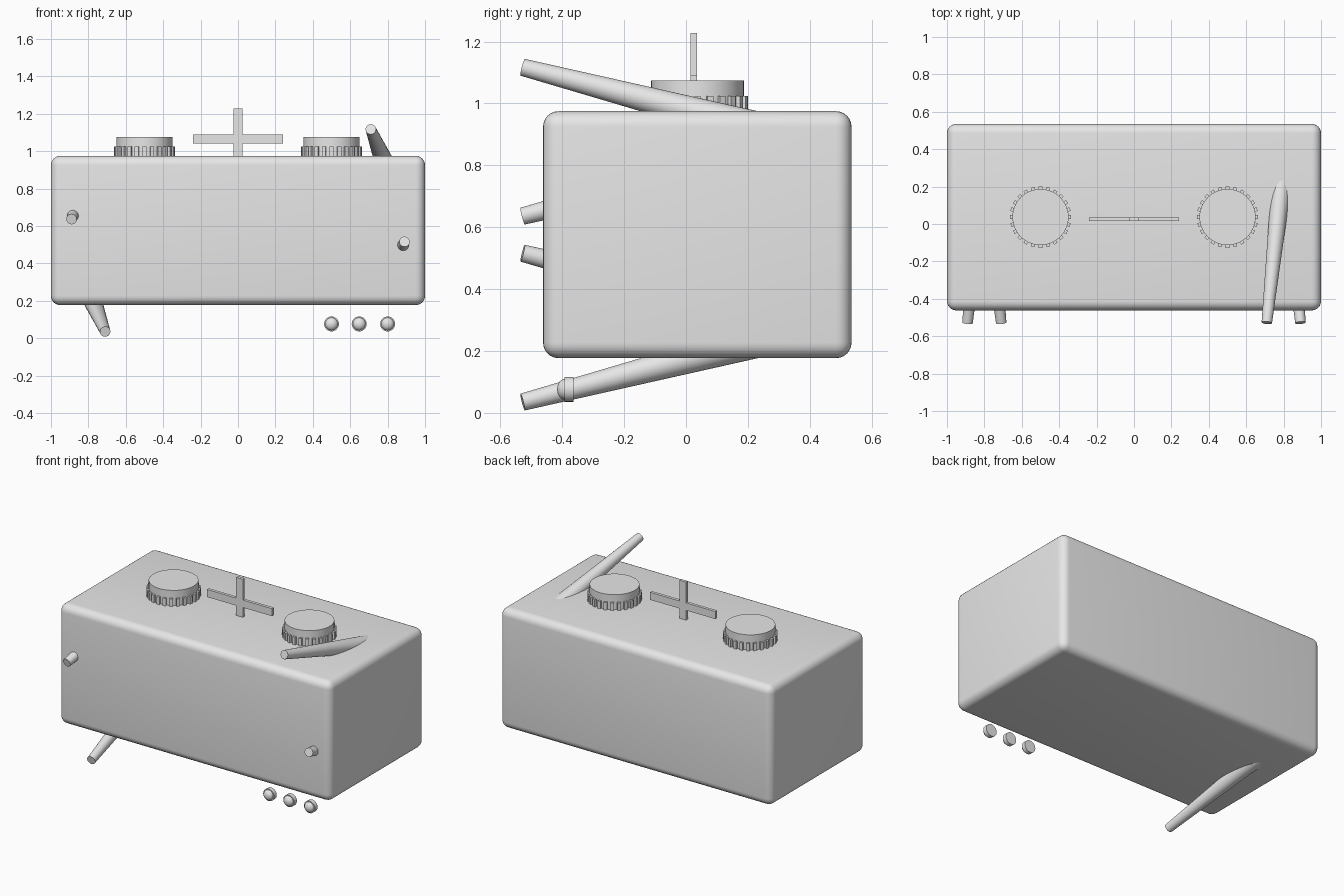
import bpy, math
from mathutils import Vector, Matrix

cube = bpy.data.objects.get("Cube")
if cube:
    bpy.data.objects.remove(cube)

GREY = (0.8, 0.8, 0.8, 1)
mat = bpy.data.materials.new("plain_grey")
mat.use_nodes = True
mat.diffuse_color = GREY
mat.node_tree.nodes["Principled BSDF"].inputs["Base Color"].default_value = GREY


def finish(name, smooth=False):
    ob = bpy.context.object
    ob.name = name
    ob.data.materials.clear()
    ob.data.materials.append(mat)
    if smooth:
        bpy.ops.object.shade_smooth_by_angle(angle=math.radians(35))
    return ob


def box(name, lo, hi):
    lo, hi = Vector(lo), Vector(hi)
    bpy.ops.mesh.primitive_cube_add(size=1)
    ob = finish(name)
    ob.data.transform(Matrix.Translation((lo + hi) / 2) @ Matrix.Diagonal((*(hi - lo), 1)))
    return ob


def rod(name, a, b, ra, rb, sides=32):
    # Tapered round bar from point a to point b
    a, b = Vector(a), Vector(b)
    axis = b - a
    bpy.ops.mesh.primitive_cone_add(vertices=sides, radius1=ra, radius2=rb, depth=axis.length)
    ob = finish(name)
    ob.data.transform(Matrix.Translation((a + b) / 2) @ axis.to_track_quat('Z', 'Y').to_matrix().to_4x4())
    finish(name, True)
    return ob


# Rounded body
body = box("body", (-1, -0.462, 0.177), (1, 0.535, 0.975))
bevel = body.modifiers.new("rounded_edges", 'BEVEL')
bevel.width = 0.05
bevel.segments = 6
bpy.ops.object.modifier_apply(modifier="rounded_edges")
finish("body", True)

# Cross on the top
box("cross_upright", (-0.025, 0.015, 0.96), (0.025, 0.035, 1.228))
box("cross_bar", (-0.24, 0.015, 1.04), (0.24, 0.035, 1.09))

# Round dials with a ring of grip teeth
TEETH = 24
for side, x in (("right", -0.5), ("left", 0.5)):
    rod(side + "_dial", (x, 0.037, 0.96), (x, 0.037, 1.075), 0.15, 0.15, 48)
    for i in range(TEETH):
        tooth = box(f"{side}_dial_tooth_{i}", (0.14, -0.01, 0.96), (0.164, 0.01, 1.025))
        turn = Matrix.Rotation(math.tau * i / TEETH, 4, 'Z')
        tooth.data.transform(Matrix.Translation((x, 0.037, 0)) @ turn)

# Limbs come in pairs, turned half way round the body's middle
MID_Z = 0.576
for turn, limb, stub in ((1, "upper_limb", "left_stub"), (-1, "lower_limb", "right_stub")):
    def place(x, y, z):
        return (turn * x, y, MID_Z + turn * (z - MID_Z))
    rod(limb, place(0.71, -0.528, 1.117), place(0.808, 0.4, 0.876), 0.028, 0.06)
    rod(stub, place(0.89, -0.528, 0.516), place(0.868, -0.3, 0.458), 0.028, 0.036)

# Small domed buttons below the front edge
for i, x in enumerate((0.5, 0.648, 0.8)):
    rod(f"button_base_{i}", (x, -0.392, 0.076), (x, -0.364, 0.076), 0.04, 0.04)
    bpy.ops.mesh.primitive_uv_sphere_add(segments=32, ring_count=16, radius=0.034)
    dome = finish(f"button_dome_{i}", True)
    dome.data.transform(Matrix.Translation((x, -0.391, 0.076)) @ Matrix.Diagonal((1, 0.75, 1, 1)))
